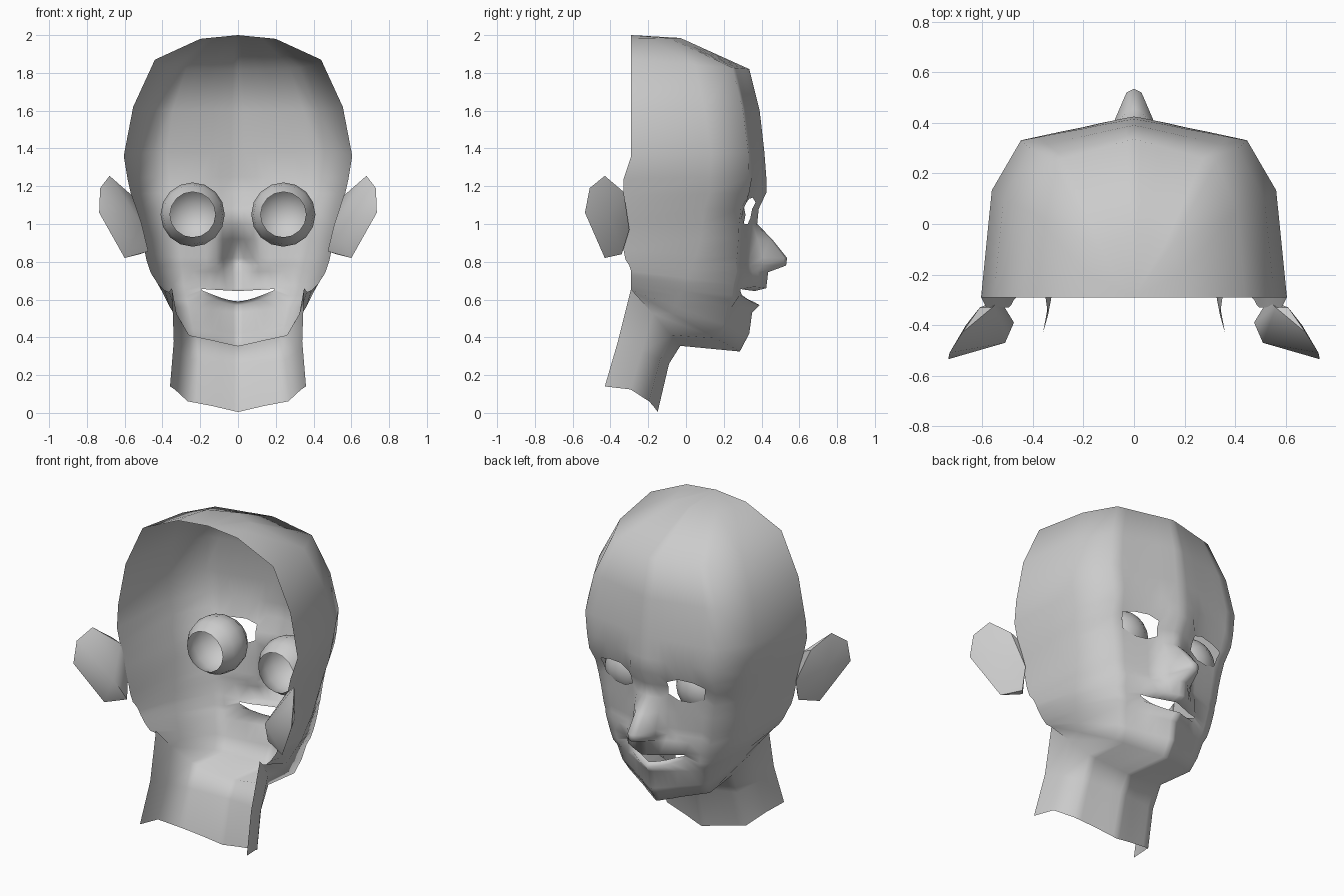
import bpy, bmesh, math
from mathutils import Matrix, Vector

if "Cube" in bpy.data.objects:
    bpy.data.objects.remove(bpy.data.objects["Cube"])


def finish(name, bm, smooth=40):
    bmesh.ops.recalc_face_normals(bm, faces=bm.faces)
    me = bpy.data.meshes.new(name)
    bm.to_mesh(me)
    bm.free()
    ob = bpy.data.objects.new(name, me)
    bpy.context.collection.objects.link(ob)
    bpy.ops.object.select_all(action='DESELECT')
    bpy.context.view_layer.objects.active = ob
    ob.select_set(True)
    bpy.ops.object.shade_smooth_by_angle(angle=math.radians(smooth))
    m = ob.modifiers.new("Mirror", 'MIRROR')
    m.use_clip = True
    m.merge_threshold = 0.002
    return ob


# cross-section from centre line (u=0) round to the open back edge (u=1)
U = [0, .06, .16, .23, .34, .50, .62, .74, .93, 1.0]
V = [1, .992, .976, .965, .945, .92, .90, .88, .60, 0]

# each row: back z, half width, centre z, centre y, roundness, back y
HEAD = [
    (2.00, .00, 2.00, -.29, 1.0, -.29),
    (1.98, .20, 1.985, -.03, 2.0, -.29),
    (1.87, .44, 1.82, .335, 1.2, -.29),
    (1.62, .555, 1.60, .39, 1.1, -.29),
    (1.36, .605, 1.38, .415, 1.0, -.29),
    (1.24, .585, 1.25, .425, 1.0, -.33),
    (1.15, .565, 1.165, .425, 1.0, -.33),
    (1.08, .55, 1.08, .375, 1.0, -.33),
    (1.01, .53, 1.00, .365, 1.0, -.33),
    (.93, .51, .92, .365, 1.05, -.33),
    (.86, .495, .82, .365, 1.15, -.33),
    (.81, .485, .78, .37, 1.3, -.32),
    (.78, .475, .745, .385, 1.45, -.30),
    (.75, .465, .66, .425, 1.6, -.29),
    (.73, .455, .645, .365, 1.65, -.29),
    (.715, .445, .59, .355, 1.7, -.29),
    (.70, .435, .57, .39, 1.75, -.29),
    (.68, .42, .53, .35, 1.8, -.29),
    (.65, .39, .42, .335, 1.9, -.29),
    (.64, .365, .325, .285, 2.0, -.28)]
NECK = [
    (.66, .35, .355, -.03, 1.6, -.29),
    (.38, .34, .26, -.09, 1.5, -.36),
    (.14, .36, .005, -.15, 1.4, -.43)]
NOSE = {7: .01, 8: .012, 9: .09, 10: .17, 11: .16, 12: .05}
ROWS = HEAD + NECK

# face shell and neck
bm = bmesh.new()
grid = []
for i, (zb, w, zf, yf, k, yb) in enumerate(ROWS):
    line = []
    for j, (u, v) in enumerate(zip(U, V)):
        f = v ** k
        x = w * u
        if 13 <= i <= 16 and j >= 5:        # cheeks beside the lips
            yf = .375
            if j > 5:
                zf = (.665, .63, .60, .57)[i - 13]
        y = yb + (yf - yb) * f
        z = zb + (zf - zb) * (f ** 3 if i == len(ROWS) - 1 else f)
        if j < 3:
            y += NOSE.get(i, 0) * (1, .95, .35)[j]
        if 13 <= i <= 16 and j <= 5:        # narrow the lips
            x *= .85
            if i >= 15:                     # smile curve of the lower lip
                s = min(1, (x / .185) ** 2)
                z += (.648 - z) * s * (1 if i == 15 else .6)
        if i == 6 and 3 <= j <= 6:          # upper eyelid, under the brow
            z -= (.05, .025, .03, .05)[j - 3]
            y -= .03
        if i == 8 and j in (3, 6):          # lower eyelid corners
            z += .03
        line.append(bm.verts.new((x, y, z)))
    grid.append(line)
for i in range(len(ROWS) - 1):
    for j in range(len(U) - 1):
        eye = i in (6, 7) and 3 <= j <= 5
        mouth = i == 14 and j <= 4
        if not (eye or mouth):
            bm.faces.new((grid[i][j], grid[i][j + 1],
                          grid[i + 1][j + 1], grid[i + 1][j]))
loose = [v for v in bm.verts if not v.link_faces]
bmesh.ops.delete(bm, geom=loose, context='VERTS')
bmesh.ops.remove_doubles(bm, verts=bm.verts, dist=.0005)
finish("face_and_neck", bm, 110)

# hollow eyeballs, open at the back
bm = bmesh.new()
bmesh.ops.create_uvsphere(bm, u_segments=16, v_segments=8, radius=.17)
cap = [f for f in bm.faces if f.calc_center_median().z < -.121]
bmesh.ops.delete(bm, geom=cap, context='FACES')
bm.transform(Matrix.Translation((.24, .145, 1.05)) @ Matrix.Rotation(-math.pi / 2, 4, 'X'))
finish("eyes", bm, 60)

# ears flaring outward and backward
EAR = [(.68, -.43, 1.255), (.73, -.51, 1.19), (.735, -.535, 1.06),
       (.60, -.43, .82), (.475, -.39, .855), (.51, -.47, 1.0),
       (.56, -.33, 1.15), (.61, -.33, 1.17), (.53, -.30, .97),
       (.52, -.34, .84), (.665, -.40, 1.05)]
bm = bmesh.new()
for p in EAR:
    bm.verts.new(Vector(p))
bmesh.ops.convex_hull(bm, input=bm.verts)
bmesh.ops.delete(bm, geom=[v for v in bm.verts if not v.link_faces], context='VERTS')
finish("ears", bm, 45)
